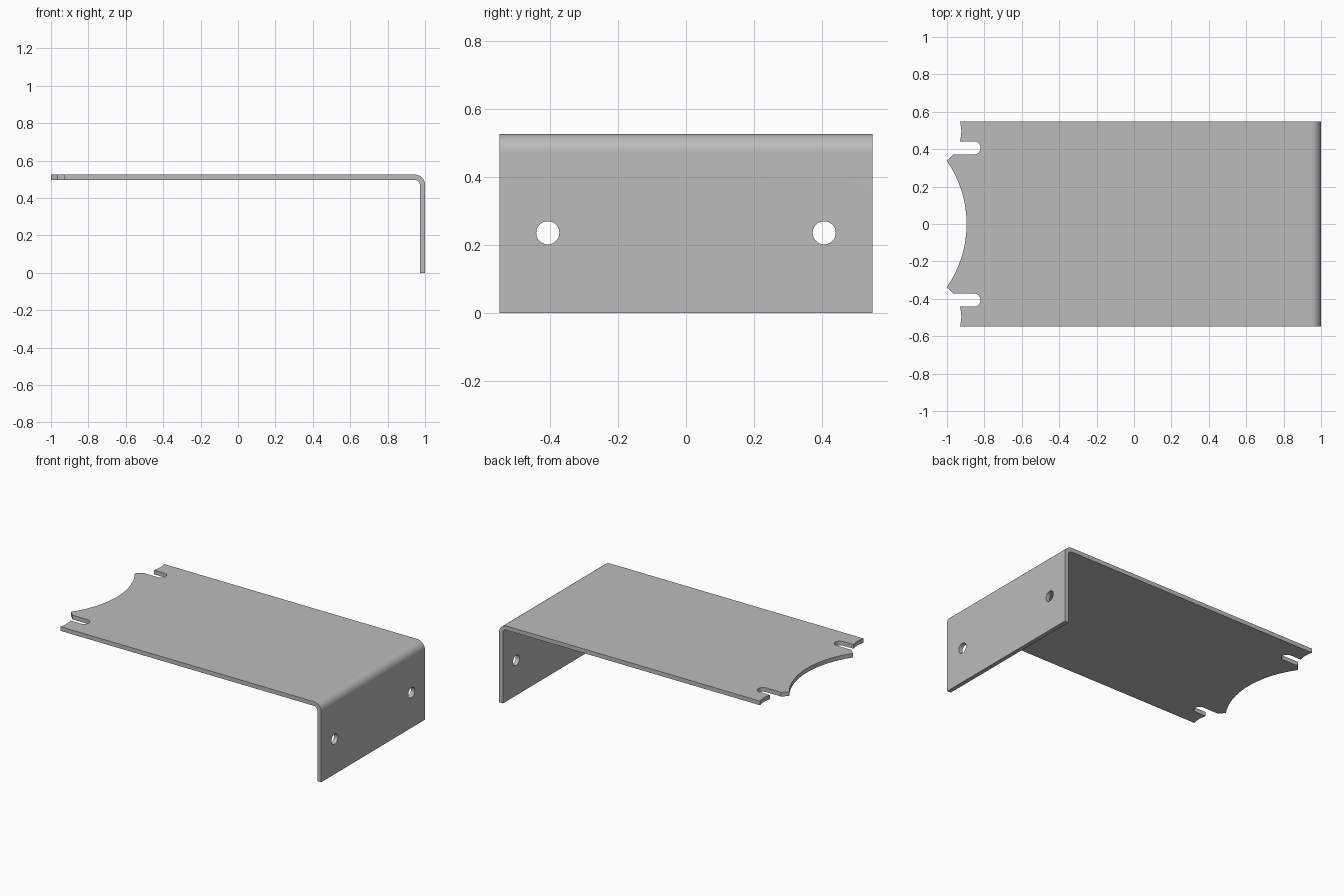
import bpy
import bmesh
from math import sin, cos, pi, asin

cube = bpy.data.objects.get("Cube")
if cube:
    bpy.data.objects.remove(cube, do_unlink=True)

HALF_Y = 0.548
TOP = 0.525
THICK = 0.028
BEND = 0.055

steel = bpy.data.materials.new("grey_steel")
steel.use_nodes = True
grey = (0.5, 0.5, 0.5, 1)
steel.diffuse_color = grey
steel.node_tree.nodes["Principled BSDF"].inputs["Base Color"].default_value = grey


def arc(cx, cy, r, start, end, steps):
    """Points along an arc, angles in radians."""
    angles = [start + (end - start) * i / steps for i in range(steps + 1)]
    return [(cx + r * cos(a), cy + r * sin(a)) for a in angles]


def prism(name, points, offset):
    """Closed prism: 3D outline pushed along an offset."""
    bm = bmesh.new()
    face = bm.faces.new([bm.verts.new(p) for p in points])
    ext = bmesh.ops.extrude_face_region(bm, geom=[face])
    verts = [v for v in ext["geom"] if isinstance(v, bmesh.types.BMVert)]
    bmesh.ops.translate(bm, verts=verts, vec=offset)
    bmesh.ops.recalc_face_normals(bm, faces=bm.faces)
    mesh = bpy.data.meshes.new(name)
    bm.to_mesh(mesh)
    bm.free()
    mesh.materials.append(steel)
    obj = bpy.data.objects.new(name, mesh)
    bpy.context.collection.objects.link(obj)
    return obj


# Bent sheet: L profile with a rounded bend, pushed across the width
cx, cz = 1 - BEND, TOP - BEND
profile = [(-1, TOP)] + arc(cx, cz, BEND, pi / 2, 0, 12)
profile += [(1, 0), (1 - THICK, 0)]
profile += arc(cx, cz, BEND - THICK, 0, pi / 2, 12) + [(-1, TOP - THICK)]
bracket = prism("bent_bracket", [(x, -HALF_Y, z) for x, z in profile],
                (0, 2 * HALF_Y, 0))

# End cutter: central arc, chamfered tips, round slots and shallow outer arcs
SLOT_Y, SLOT_R, TIP_Y, SAG = 0.407, 0.035, 0.337, 0.105
rad = (TIP_Y ** 2 + SAG ** 2) / (2 * SAG)
sweep = asin(TIP_Y / rad)
half = arc(-1 + SAG - rad, 0, rad, 0, sweep, 8)
half.append((-0.965, SLOT_Y - SLOT_R))
half += arc(-0.855, SLOT_Y, SLOT_R, -pi / 2, pi / 2, 12)
half += [(-0.93, SLOT_Y + SLOT_R), (-0.925, 0.47), (-0.923, 0.495),
         (-0.925, 0.52), (-0.93, HALF_Y), (-0.93, 0.6), (-1.2, 0.6)]
outline = half + [(x, -y) for x, y in reversed(half[1:])]
cutters = [prism("end_cutter", [(x, y, 0.4) for x, y in outline], (0, 0, 0.3))]

# Bolt holes in the flange
for side, y in (("right", -0.406), ("left", 0.406)):
    ring = arc(y, 0.235, 0.034, 0, 2 * pi, 32)[:-1]
    cutters.append(prism(side + "_hole_cutter", [(0.9, a, b) for a, b in ring],
                         (0.2, 0, 0)))

for cutter in cutters:
    cutter.hide_render = True
    cut = bracket.modifiers.new(cutter.name, "BOOLEAN")
    cut.operation = "DIFFERENCE"
    cut.solver = "EXACT"
    cut.object = cutter

# Bake the cuts, drop the cutters and smooth only the curved parts
bpy.ops.object.select_all(action="DESELECT")
bracket.select_set(True)
bpy.context.view_layer.objects.active = bracket
for cutter in cutters:
    bpy.ops.object.modifier_apply(modifier=cutter.name)
    bpy.data.objects.remove(cutter, do_unlink=True)
bpy.ops.object.shade_smooth_by_angle(angle=pi / 6)
weighted = bracket.modifiers.new("flat_face_normals", "WEIGHTED_NORMAL")
weighted.keep_sharp = True
